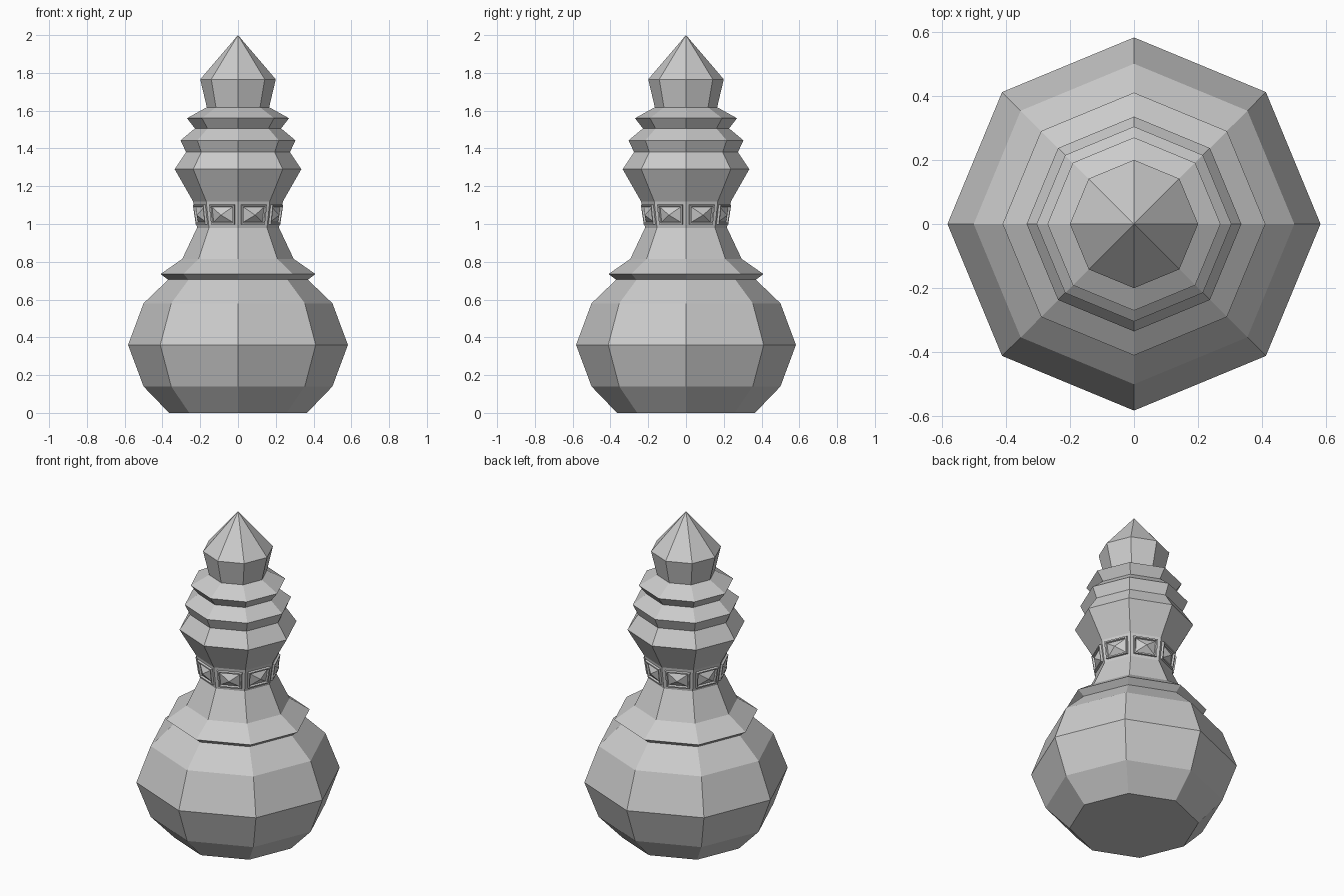
import bpy
import bmesh
from math import cos, sin, tau

SIDES = 8

cube = bpy.data.objects.get("Cube")
if cube:
    bpy.data.objects.remove(cube, do_unlink=True)

stone = bpy.data.materials.new("light_grey")
stone.use_nodes = True
stone.diffuse_color = (0.6, 0.6, 0.6, 1)
stone.node_tree.nodes["Principled BSDF"].inputs["Base Color"].default_value = (0.6, 0.6, 0.6, 1)


def lathe(profile, bottom=False):
    """Turn a bottom-to-top list of (radius, height) into an eight-sided shell."""
    bm = bmesh.new()
    rings = []
    for r, z in profile:
        count = SIDES if r > 0 else 1
        rings.append([bm.verts.new((r * cos(tau * i / SIDES), r * sin(tau * i / SIDES), z))
                      for i in range(count)])
    if bottom:
        bm.faces.new(rings[0][::-1])
    for low, high in zip(rings, rings[1:]):
        for i in range(SIDES):
            j = (i + 1) % SIDES
            top = [high[0]] if len(high) == 1 else [high[j], high[i]]
            bm.faces.new([low[i], low[j]] + top)
    return bm


def finish(name, bm):
    bm.normal_update()
    mesh = bpy.data.meshes.new(name)
    bm.to_mesh(mesh)
    bm.free()
    mesh.materials.append(stone)
    bpy.context.collection.objects.link(bpy.data.objects.new(name, mesh))


# Round belly with a flat foot
finish("belly", lathe([(0.365, 0), (0.50, 0.14), (0.582, 0.36), (0.50, 0.58), (0.37, 0.705)],
                      bottom=True))

# Overhanging collar and tapering lower neck
finish("collar_and_neck", lathe([(0.37, 0.705), (0.41, 0.735), (0.295, 0.815), (0.217, 0.98)]))

# Band with a framed pyramid stud on each side
band = lathe([(0.217, 0.98), (0.238, 1.12)])
band.normal_update()
studs = list(band.faces)
# margin, raised frame, frame rim, recess around the stud
for thickness, depth in ((0.017, 0), (0.002, 0.012), (0.008, 0), (0.004, -0.01)):
    bmesh.ops.inset_individual(band, faces=studs, thickness=thickness, depth=depth,
                               use_even_offset=True)
    band.normal_update()
bmesh.ops.poke(band, faces=studs, offset=0.025)
finish("studded_band", band)

# Flared upper neck with stacked rings
finish("upper_rings", lathe([(0.238, 1.12), (0.335, 1.29), (0.275, 1.38), (0.304, 1.443),
                             (0.228, 1.506), (0.27, 1.56), (0.165, 1.618)]))

# Pointed stopper
finish("stopper", lathe([(0.165, 1.618), (0.20, 1.766), (0, 2)]))
